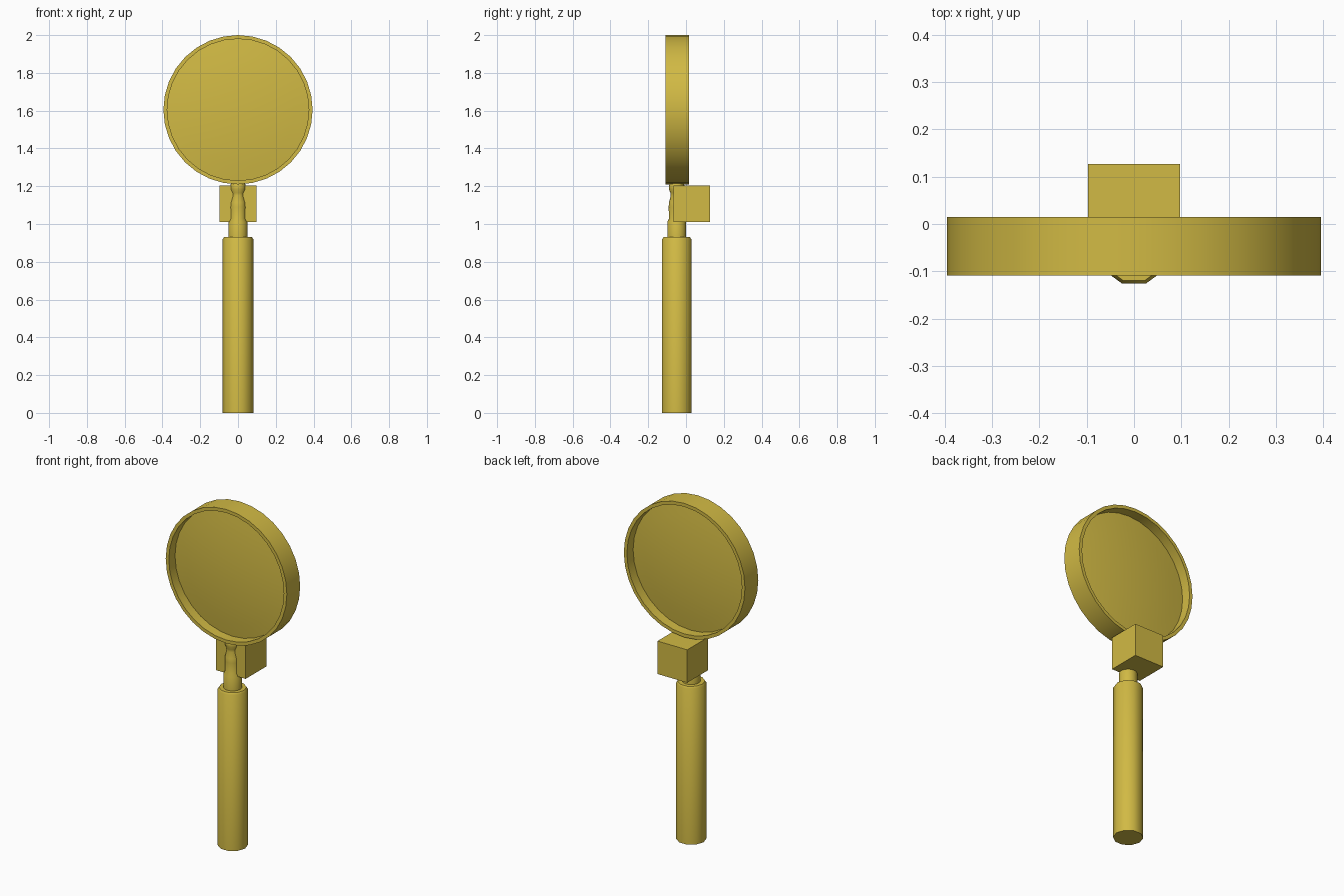
import bpy, bmesh, math

if "Cube" in bpy.data.objects:
    bpy.data.objects.remove(bpy.data.objects["Cube"])

gold = bpy.data.materials.new("gold")
gold.diffuse_color = (0.64, 0.49, 0.058, 1)
gold.use_nodes = True
gold.node_tree.nodes["Principled BSDF"].inputs["Base Color"].default_value = gold.diffuse_color

AXIS_Y = -0.047      # shared depth of handle, neck and lens
LENS_Z = 1.605


def lathe(name, profile, sides, location, facing_front=False, closed=False, phase=0.0, angle=40):
    """Spin (radius, height) points around z; optionally turn the axis to the front."""
    bm = bmesh.new()
    rings = []
    for r, h in profile:
        if r < 1e-6:
            rings.append([bm.verts.new((0, 0, h))] * sides)
        else:
            rings.append([bm.verts.new((r * math.cos(a), r * math.sin(a), h))
                          for a in (phase + math.tau * i / sides for i in range(sides))])
    pairs = list(zip(rings, rings[1:]))
    if closed:
        pairs.append((rings[-1], rings[0]))
    for lo, hi in pairs:
        for i in range(sides):
            j = (i + 1) % sides
            quad = list(dict.fromkeys((lo[i], lo[j], hi[j], hi[i])))
            bm.faces.new(quad)
    if not closed:
        for ring in (rings[0], rings[-1]):
            if ring[0] is not ring[1]:
                bm.faces.new(ring)
    bmesh.ops.recalc_face_normals(bm, faces=bm.faces)
    return finish(name, bm, location, facing_front, angle)


def finish(name, bm, location, facing_front=False, angle=None):
    mesh = bpy.data.meshes.new(name)
    bm.to_mesh(mesh)
    bm.free()
    mesh.materials.append(gold)
    obj = bpy.data.objects.new(name, mesh)
    bpy.context.collection.objects.link(obj)
    obj.location = location
    if facing_front:
        obj.rotation_euler.x = math.pi / 2
    if angle:
        bpy.ops.object.select_all(action='DESELECT')
        obj.select_set(True)
        bpy.context.view_layer.objects.active = obj
        bpy.ops.object.shade_smooth_by_angle(angle=math.radians(angle))
    return obj


# ten-sided grip with a slightly eased top
lathe("handle", [(0.081, 0), (0.081, 0.92), (0.074, 0.93)], 10, (0, AXIS_Y - 0.002, 0))

# turned neck between grip and rim
lathe("neck", [(0.05, 0.92), (0.05, 1.01), (0.041, 1.03), (0.043, 1.09), (0.041, 1.115),
               (0.032, 1.15), (0.034, 1.165), (0.042, 1.185), (0.042, 1.2), (0.036, 1.22)],
      16, (0, AXIS_Y - 0.002, 0))

# block behind the neck
bm = bmesh.new()
bmesh.ops.create_cube(bm, size=0.194)
finish("block", bm, (0, 0.03, 1.108))

# rim around the lens
lathe("rim", [(0.395, -0.062), (0.395, 0.062), (0.375, 0.062), (0.375, -0.062)],
      32, (0, AXIS_Y, LENS_Z), True, True)

# lens, gently domed on both sides
dome = [(0.376 * t, 0.004 + 0.026 * (1 - t * t)) for t in (0, 0.2, 0.4, 0.6, 0.8, 1)]
lens = [(r, -h) for r, h in dome] + dome[::-1]
lathe("lens", lens, 32, (0, AXIS_Y, LENS_Z), True)
